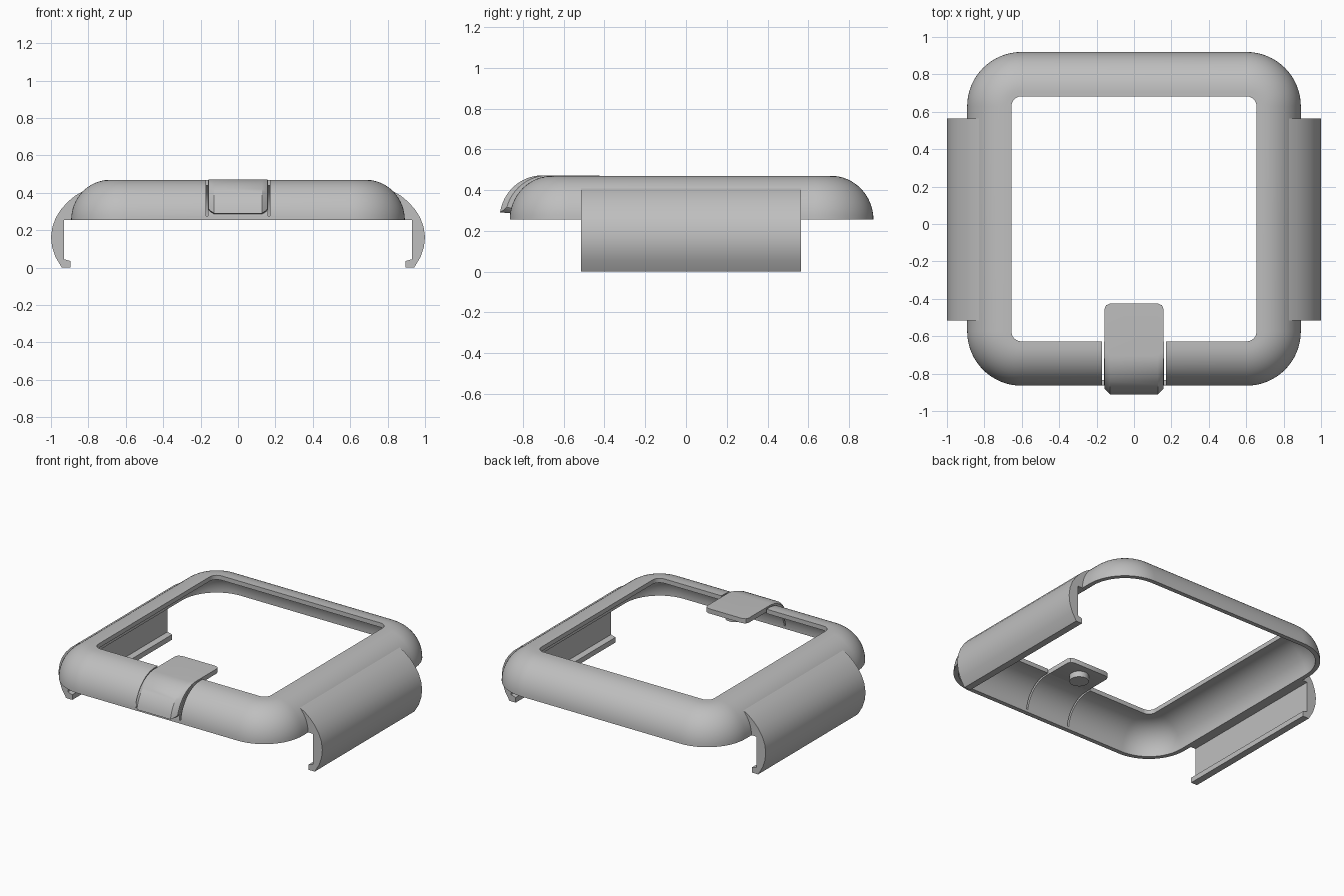
import bpy, bmesh
from math import sin, cos, radians, pi

if "Cube" in bpy.data.objects:
    bpy.data.objects.remove(bpy.data.objects["Cube"])

grey = bpy.data.materials.new("light grey plastic")
grey.use_nodes = True
colour = (0.52, 0.52, 0.52, 1)
grey.diffuse_color = colour
grey.node_tree.nodes["Principled BSDF"].inputs["Base Color"].default_value = colour

CENTRE_Y, HALF, CORNER = 0.0275, 0.892, 0.29
BASE, TOP = 0.255, 0.47


def loft(name, rings, closed):
    """Skin matching rings; join last to first, or cap both ends."""
    bm = bmesh.new()
    loops = [[bm.verts.new(p) for p in ring] for ring in rings]
    pairs = list(zip(loops, loops[1:]))
    if closed:
        pairs.append((loops[-1], loops[0]))
    else:
        bm.faces.new(loops[0])
        bm.faces.new(loops[-1])
    n = len(loops[0])
    for a, b in pairs:
        for i in range(n):
            j = (i + 1) % n
            bm.faces.new((a[i], a[j], b[j], b[i]))
    bmesh.ops.recalc_face_normals(bm, faces=bm.faces)
    mesh = bpy.data.meshes.new(name)
    bm.to_mesh(mesh)
    bm.free()
    obj = bpy.data.objects.new(name, mesh)
    bpy.context.collection.objects.link(obj)
    mesh.materials.append(grey)
    return obj


def activate(obj):
    bpy.ops.object.select_all(action='DESELECT')
    obj.select_set(True)
    bpy.context.view_layer.objects.active = obj


def smooth(obj):
    activate(obj)
    bpy.ops.object.shade_smooth_by_angle(angle=radians(30))


def rounded_square(inset, z, steps=16):
    radius, middle = CORNER - inset, HALF - CORNER
    ring = []
    for k, (sx, sy) in enumerate(((1, 1), (-1, 1), (-1, -1), (1, -1))):
        for i in range(steps + 1):
            a = (k + i / steps) * pi / 2
            ring.append((sx * middle + radius * cos(a),
                         CENTRE_Y + sy * middle + radius * sin(a), z))
    return ring


# Hollow rounded frame: outer curve, flat rim, then inner curve
STEPS = 16
quarter = [i * pi / 2 / STEPS for i in range(STEPS + 1)]
section = [(0.21 * (1 - cos(a)), BASE + (TOP - BASE) * sin(a)) for a in quarter]
section += [(0.237, TOP), (0.237, 0.44)]
section += [(0.21 - 0.18 * cos(a), BASE + 0.185 * sin(a)) for a in reversed(quarter)]
frame = loft("frame", [rounded_square(d, z) for d, z in section], True)

# Narrow slits on either side of the latch
for side in (-1, 1):
    bpy.ops.mesh.primitive_cube_add(size=1, location=(side * 0.165, -0.75, 0.3875))
    cutter = bpy.context.object
    cutter.name = "slit_cutter"
    cutter.scale = (0.011, 0.32, 0.225)
    cutter.hide_render = True
    cut = frame.modifiers.new("slit", 'BOOLEAN')
    cut.operation = 'DIFFERENCE'
    cut.solver = 'EXACT'
    cut.object = cutter
    activate(frame)
    bpy.ops.object.modifier_apply(modifier=cut.name)
    bpy.data.objects.remove(cutter)
smooth(frame)

# Curved side clips with inward hooks
outer = [(0.83, 0.408), (0.87, 0.385), (0.91, 0.352), (0.945, 0.313),
         (0.973, 0.27), (0.992, 0.22), (1.0, 0.165), (0.994, 0.11),
         (0.975, 0.055), (0.942, 0.0)]
inner = [(0.895, 0), (0.895, 0.035), (0.929, 0.045), (0.929, BASE),
         (0.88, BASE), (0.868, 0.32), (0.83, 0.39)]
for side, name in ((1, "left_clip"), (-1, "right_clip")):
    clip = loft(name, [[(side * x, y, z) for x, z in outer + inner]
                       for y in (-0.515, 0.565)], False)
    smooth(clip)


# Raised latch: curved front with bevelled sides and a flat rear tab
def latch_ring(x, bump, start, back):
    angles = [radians(start + (90 - start) * i / 12) for i in range(13)]
    points = [(back, 0.472)]
    points += [(-0.655 - bump - 0.21 * cos(a), 0.257 + 0.215 * sin(a))
               for a in reversed(angles)]
    points += [(-0.655 - 0.195 * cos(a), BASE + 0.19 * sin(a)) for a in angles]
    points += [(-0.64, 0.44), (back, 0.44)]
    return [(x, y, z) for y, z in points]


half = [(0.158, 0.022, 16, -0.455), (0.15, 0.03, 13, -0.435), (0.127, 0.05, 9, -0.425)]
rings = [latch_ring(-x, *rest) for x, *rest in half]
rings += [latch_ring(x, *rest) for x, *rest in reversed(half)]
smooth(loft("latch", rings, False))

# Round button under the tab
bpy.ops.mesh.primitive_cylinder_add(vertices=40, radius=0.06, depth=0.045,
                                    location=(0, -0.53, 0.4225))
button = bpy.context.object
button.name = "latch_button"
button.data.materials.append(grey)
smooth(button)
